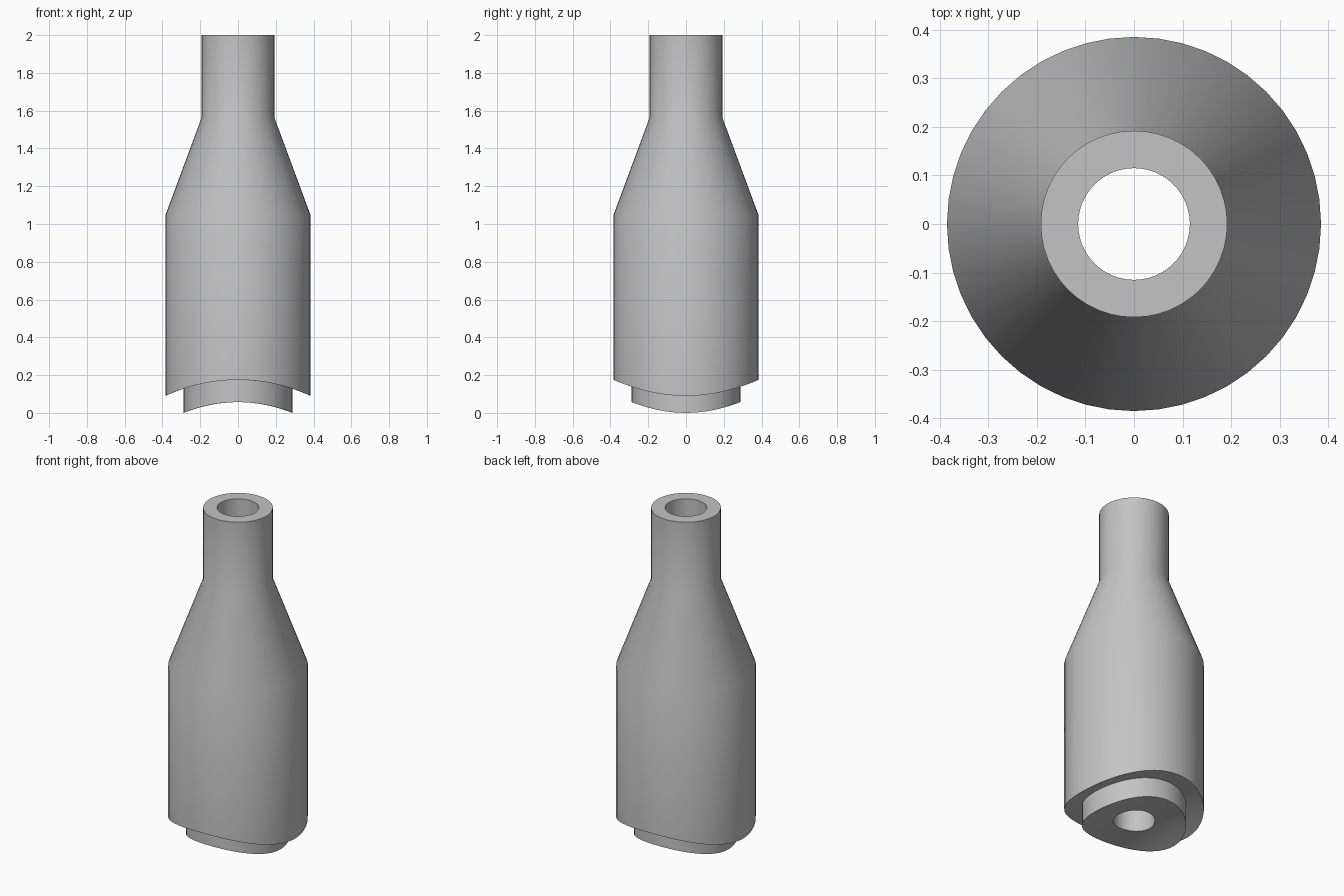
import bpy, bmesh
from math import cos, sin, pi, sqrt

if "Cube" in bpy.data.objects:
    bpy.data.objects.remove(bpy.data.objects["Cube"], do_unlink=True)

SEGMENTS = 48
grey = bpy.data.materials.new("light grey")
grey.use_nodes = True
colour = (0.55, 0.55, 0.55, 1)
grey.diffuse_color = colour
grey.node_tree.nodes["Principled BSDF"].inputs["Base Color"].default_value = colour


def saddle(top, radius):
    """Height of a cylindrical cut running front to back."""
    return lambda x: top - radius + sqrt(radius ** 2 - x ** 2)


def level(z):
    return lambda x: z


def lathe(name, profile):
    """Closed ring profile of (radius, height function of x)."""
    bm = bmesh.new()
    rings = []
    for r, height in profile:
        ring = []
        for i in range(SEGMENTS):
            a = 2 * pi * i / SEGMENTS
            x = r * cos(a)
            ring.append(bm.verts.new((x, r * sin(a), height(x))))
        rings.append(ring)
    for k, low in enumerate(rings):
        high = rings[(k + 1) % len(rings)]
        for i in range(SEGMENTS):
            j = (i + 1) % SEGMENTS
            bm.faces.new((low[i], low[j], high[j], high[i]))
    bmesh.ops.recalc_face_normals(bm, faces=bm.faces)
    mesh = bpy.data.meshes.new(name)
    bm.to_mesh(mesh)
    bm.free()
    mesh.materials.append(grey)
    obj = bpy.data.objects.new(name, mesh)
    bpy.context.collection.objects.link(obj)
    return obj


# Saddle-cut spigot, shoulder, body, cone, neck and through bore
spigot_cut = saddle(0.057, 0.757)
body_cut = saddle(0.175, 0.914)
bore, spigot, body, neck = 0.115, 0.288, 0.385, 0.192
profile = [(bore + (spigot - bore) * t / 3, spigot_cut) for t in range(4)]
profile += [(spigot, body_cut), ((spigot + body) / 2, body_cut), (body, body_cut),
            (body, level(1.045)), (neck, level(1.565)),
            (neck, level(2)), (bore, level(2))]
fitting = lathe("reducer_fitting", profile)

bpy.ops.object.select_all(action="DESELECT")
fitting.select_set(True)
bpy.context.view_layer.objects.active = fitting
bpy.ops.object.shade_smooth_by_angle()
